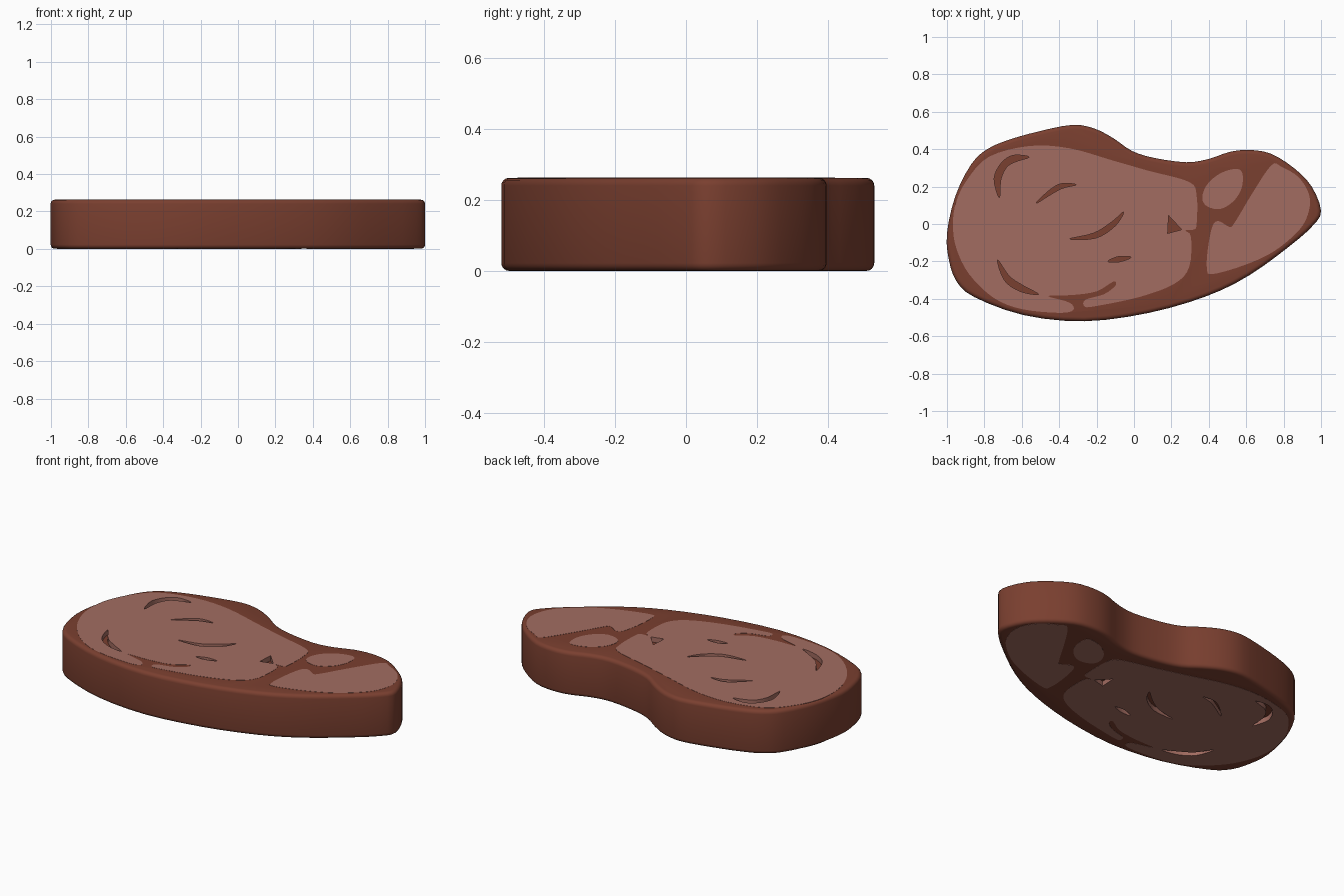
import bpy, bmesh
from mathutils import Vector

if "Cube" in bpy.data.objects:
    bpy.data.objects.remove(bpy.data.objects["Cube"])

H = 0.264      # overall thickness
LIP = 0.001    # lean patches stand this far proud of the body
DEPTH = 0.03   # patch thickness = groove depth


def material(name, rgb):
    m = bpy.data.materials.new(name)
    m.diffuse_color = (*rgb, 1)
    m.use_nodes = True
    m.node_tree.nodes["Principled BSDF"].inputs["Base Color"].default_value = m.diffuse_color
    return m


crust = material("brown crust", (0.195, 0.050, 0.029))
lean = material("pinkish lean meat", (0.365, 0.152, 0.120))


def smooth_loop(pts, n=4):
    """Closed Catmull-Rom loop through 2D points."""
    p = [Vector(q) for q in pts]
    out = []
    for i in range(len(p)):
        a, b, c, d = (p[(i + k) % len(p)] for k in (-1, 0, 1, 2))
        for j in range(n):
            t = j / n
            out.append(0.5 * (2 * b + (c - a) * t + (2 * a - 5 * b + 4 * c - d) * t * t
                              + (3 * b - a - 3 * c + d) * t ** 3))
    return out


def stroke(path, width):
    """Lens-like outline around a centre path."""
    p = [Vector(q) for q in path]
    left, right = [], []
    for i in range(1, len(p) - 1):
        d = (p[i + 1] - p[i - 1]).normalized()
        nrm = Vector((-d.y, d.x)) * width / 2
        left.append(p[i] + nrm)
        right.append(p[i] - nrm)
    return smooth_loop([p[0]] + left + [p[-1]] + right[::-1])


def prism(name, loop, z0, z1, mat, bevel=0):
    bm = bmesh.new()
    base = bm.faces.new([bm.verts.new((v.x, v.y, z0)) for v in loop])
    r = bmesh.ops.extrude_face_region(bm, geom=[base])
    for v in r["geom"]:
        if isinstance(v, bmesh.types.BMVert):
            v.co.z = z1
    bmesh.ops.recalc_face_normals(bm, faces=bm.faces)
    if bevel:
        rim = [e for e in bm.edges if abs(e.verts[0].co.z - e.verts[1].co.z) < 1e-6]
        bmesh.ops.bevel(bm, geom=rim, offset=bevel, segments=4, profile=0.5, affect='EDGES')
    me = bpy.data.meshes.new(name)
    bm.to_mesh(me)
    bm.free()
    ob = bpy.data.objects.new(name, me)
    me.materials.append(mat)
    bpy.context.collection.objects.link(ob)
    return ob


def cut(ob, cutter):
    """Subtract the cutter, apply, and drop it."""
    m = ob.modifiers.new("cut", 'BOOLEAN')
    m.operation, m.solver, m.object = 'DIFFERENCE', 'EXACT', cutter
    bpy.context.view_layer.objects.active = ob
    bpy.ops.object.modifier_apply(modifier=m.name)
    bpy.data.objects.remove(cutter)


# outlines
body_loop = smooth_loop([
    (-1, -.05), (-.955, .15), (-.87, .32), (-.785, .40), (-.67, .45), (-.51, .495), (-.33, .53),
    (-.21, .51), (-.105, .455), (-.01, .39), (.11, .353), (.28, .33), (.40, .348), (.51, .385),
    (.615, .396), (.735, .375), (.86, .295), (.95, .20), (1, .07), (.955, -.01), (.83, -.12),
    (.615, -.275), (.39, -.385), (.08, -.475), (-.265, -.52), (-.59, -.487), (-.855, -.39),
    (-.95, -.305), (-.99, -.19)], 3)
main_loop = smooth_loop([
    (-.968, 0), (-.95, .12), (-.89, .24), (-.775, .36), (-.56, .417), (-.345, .405), (-.115, .34),
    (.08, .284), (.295, .225), (.335, .15), (.335, .0), (.32, -.03), (.275, -.035), (.305, -.07),
    (.295, -.23), (.215, -.32), (.03, -.39), (-.21, -.44), (-.265, -.44), (-.26, -.405),
    (-.16, -.375), (-.10, -.33), (-.11, -.308), (-.2, -.36), (-.33, -.38), (-.46, -.385),
    (-.345, -.42), (-.325, -.46), (-.4, -.475), (-.6, -.455), (-.75, -.395), (-.88, -.27),
    (-.95, -.13)])
tail_loop = smooth_loop([
    (.735, .315), (.79, .305), (.88, .25), (.935, .16), (.935, .07), (.885, -.03), (.75, -.145),
    (.59, -.22), (.42, -.268), (.39, -.24), (.395, -.13), (.42, -.01), (.455, .015), (.51, -.015),
    (.54, .01), (.63, .16)])
oval_loop = smooth_loop([
    (.365, .14), (.39, .21), (.46, .27), (.545, .295), (.58, .27), (.575, .19), (.53, .12),
    (.46, .08), (.39, .095)])
patches = {"main_patch": main_loop, "tail_patch": tail_loop, "oval_patch": oval_loop}

# grooves in the main patch
grooves = [
    stroke([(-.72, .14), (-.73, .24), (-.695, .315), (-.64, .35), (-.56, .358)], .036),
    stroke([(-.525, .11), (-.44, .175), (-.38, .205), (-.31, .21)], .024),
    stroke([(-.345, -.08), (-.21, -.062), (-.11, 0), (-.055, .065)], .028),
    stroke([(-.73, -.19), (-.68, -.29), (-.6, -.345), (-.51, -.376)], .034),
    stroke([(-.14, -.2), (-.08, -.188), (-.015, -.178)], .028),
    [Vector(p) for p in ((.185, .045), (.255, -.03), (.18, -.05))],
]

# steak body with rounded rims
body = prism("steak_body", body_loop, LIP, H - LIP, crust, bevel=0.022)

# lean patches set into pockets on both sides
for side, z0, z1, up in (("top", H - DEPTH, H, 1), ("bottom", 0, DEPTH, 0)):
    for name, loop in patches.items():
        lo, hi = (z0, z1 + .05) if up else (z0 - .05, z1)
        cut(body, prism("pocket", loop, lo, hi, crust))
        plate = prism(f"{side}_{name}", loop, z0, z1, lean)
        if name == "main_patch":
            for g in grooves:
                cut(plate, prism("groove", g, z0 - .05, z1 + .05, lean))

# smooth shading with sharp creases
bpy.ops.object.select_all(action='SELECT')
bpy.context.view_layer.objects.active = body
bpy.ops.object.shade_smooth_by_angle(angle=0.6)
